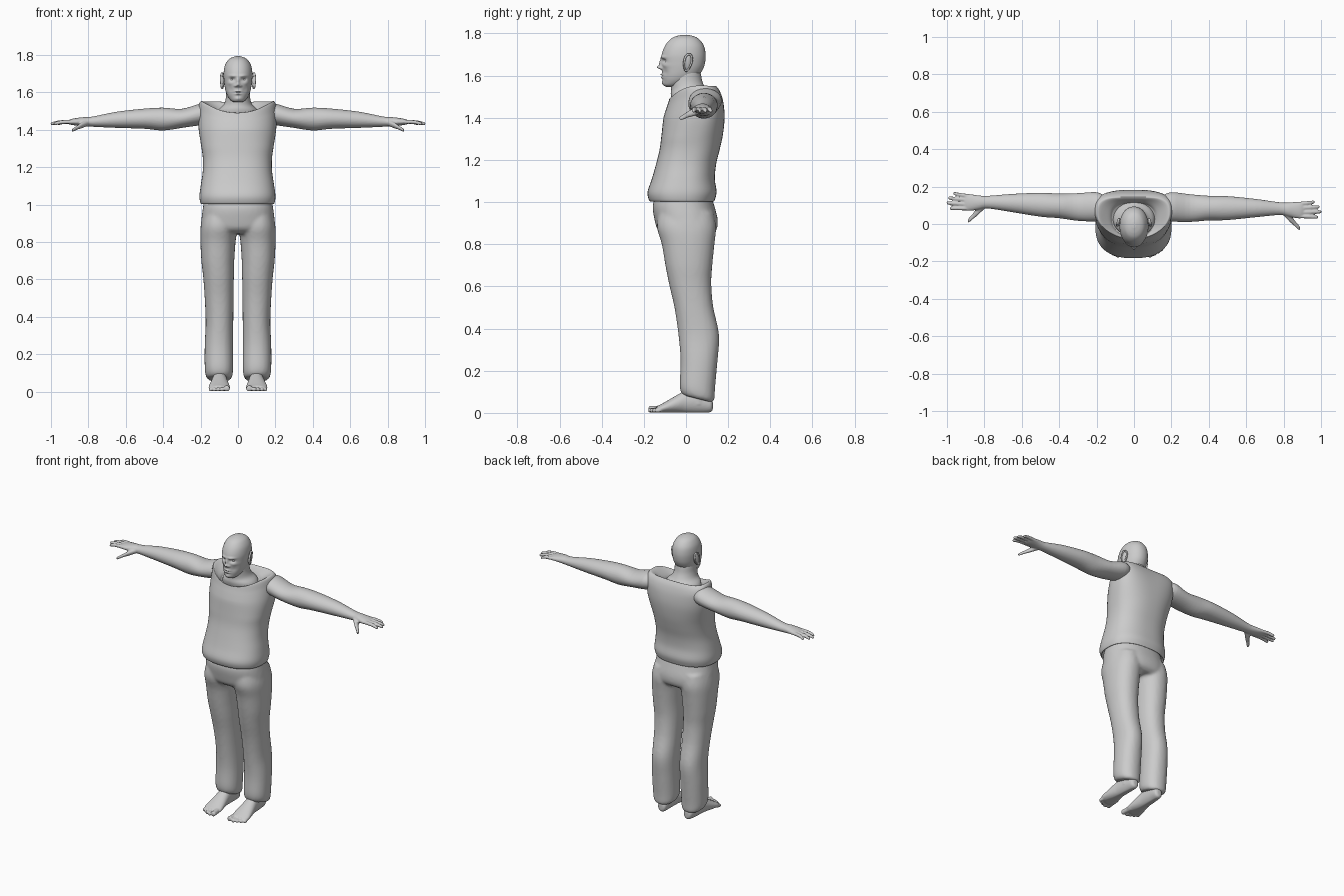
import bpy, bmesh, math
from mathutils import Vector, Matrix


def spline(keys, steps):
    """Catmull-Rom interpolation through tuples of numbers."""
    out, last = [], len(keys) - 1
    for i in range(last):
        p = [keys[max(0, min(last, i + d))] for d in (-1, 0, 1, 2)]
        for s in range(steps):
            u = s / steps
            out.append([0.5 * (2 * b + (c - a) * u + (2 * a - 5 * b + 4 * c - d) * u * u
                               + (3 * b - a - 3 * c + d) * u ** 3) for a, b, c, d in zip(*p)])
    out.append(list(keys[-1]))
    return out


def loft(bm, keys, axis='z', n=32, steps=4, power=2.0, warp=None):
    """Skin rings (t, centre a, centre b, radius a, radius b) along an axis."""
    rings = []
    for t, ca, cb, ra, rb in spline(keys, steps):
        ring = []
        for k in range(n):
            c, s = math.cos(2 * math.pi * k / n), math.sin(2 * math.pi * k / n)
            a = ca + ra * math.copysign(abs(c) ** (2 / power), c)
            b = cb + rb * math.copysign(abs(s) ** (2 / power), s)
            v = Vector({'z': (a, b, t), 'x': (t, a, b), 'y': (a, t, b)}[axis])
            ring.append(bm.verts.new(warp(v) if warp else v))
        rings.append(ring)
    for r0, r1 in zip(rings, rings[1:]):
        for k in range(n):
            j = (k + 1) % n
            bm.faces.new((r0[k], r0[j], r1[j], r1[k]))
    bm.faces.new(rings[0])
    bm.faces.new(rings[-1])


def finish(name, bm, voxel=0, relax=3):
    bmesh.ops.recalc_face_normals(bm, faces=bm.faces)
    for f in bm.faces:
        f.smooth = True
    me = bpy.data.meshes.new(name)
    bm.to_mesh(me)
    bm.free()
    ob = bpy.data.objects.new(name, me)
    bpy.context.collection.objects.link(ob)
    if voxel:
        m = ob.modifiers.new("fuse", 'REMESH')
        m.mode, m.voxel_size, m.use_smooth_shade = 'VOXEL', voxel, True
        m = ob.modifiers.new("relax", 'SMOOTH')
        m.factor, m.iterations = 0.5, relax
    return ob


def fb(z, front, back, hw, x=0.0):
    """Ring given by its front and back y and its half width."""
    return (z, x, (front + back) / 2, hw, (back - front) / 2)


def clamp(v):
    return max(0.0, min(1.0, v))


# Shirt: shoulders swept back and collar dipping at the front
def shirt_warp(v):
    w = clamp(abs(v.x) / 0.2)
    front = clamp(0.5 - (v.y - 0.03) / 0.2)
    y = v.y + 0.035 * w * w * clamp((v.z - 1.3) / 0.2)
    z = v.z
    if z > 1.4:
        z = 1.4 + (z - 1.4) * (1 - (0.05 + 0.37 * front) * (1 - w * w))
    return Vector((v.x - 0.003, y, z))


bm = bmesh.new()
loft(bm, [fb(*k) for k in (
    (1.025, -.160, .128, .183), (1.003, -.168, .132, .193), (1.015, -.178, .138, .200),
    (1.05, -.182, .145, .203), (1.11, -.162, .137, .195), (1.18, -.142, .143, .185),
    (1.25, -.125, .160, .185), (1.32, -.116, .175, .195), (1.40, -.107, .183, .207),
    (1.47, -.095, .178, .209), (1.52, -.085, .165, .208), (1.548, -.080, .150, .200),
    (1.555, -.078, .140, .182), (1.53, -.073, .120, .130), (1.51, -.070, .110, .115))],
    n=64, power=2.4, warp=shirt_warp)
finish("shirt", bm)

# Trousers: pelvis and two legs fused together
bm = bmesh.new()
loft(bm, [fb(*k) for k in ((1.03, -.145, .12, .18), (.98, -.158, .135, .188), (.92, -.15, .150, .196),
                           (.87, -.135, .146, .198), (.845, -.10, .12, .17))], n=48, power=2.3)
for side in (1, -1):
    def leg_warp(v, side=side):
        low = clamp((0.2 - v.z) / 0.12)
        return Vector((side * v.x, v.y, v.z - low * 0.25 * (v.y - 0.05)))
    loft(bm, [fb(*k) for k in (
        (.95, -.13, .13, .085, .100), (.88, -.138, .143, .098, .102), (.80, -.115, .135, .094, .107),
        (.70, -.098, .125, .088, .108), (.61, -.08, .12, .082, .104), (.50, -.055, .13, .077, .101),
        (.37, -.036, .157, .074, .099), (.25, -.026, .15, .076, .102), (.13, -.03, .138, .076, .102),
        (.085, -.026, .135, .071, .101), (.068, -.015, .125, .06, .1))], power=2.2, warp=leg_warp)
finish("trousers", bm, 0.01, 4)

# Bare feet with toes
for side, name in ((1, "left_foot"), (-1, "right_foot")):
    def foot_warp(v, side=side):
        return Vector((side * v.x, v.y, max(v.z, 0.002)))
    bm = bmesh.new()
    loft(bm, [(.127, .093, .035, .012, .018), (.115, .093, .038, .028, .035), (.06, .096, .055, .036, .056),
              (0, .098, .053, .040, .054), (-.03, .099, .046, .045, .046), (-.08, .1, .031, .054, .032),
              (-.115, .1, .021, .057, .022), (-.138, .097, .017, .047, .014)], 'y', warp=foot_warp)
    loft(bm, [(.04, .098, .055, .035, .04), (.2, .1, .06, .04, .045)], warp=foot_warp)
    for x, tip, r in ((.060, -.178, .017), (.086, -.179, .012), (.107, -.170, .0115),
                      (.127, -.159, .011), (.145, -.146, .011)):
        loft(bm, [(-.10, .1 + (x - .1) * .85, .02, r, r), (tip + .02, x, r + .001, r * .9, r * .9),
                  (tip + .006, x, r, r, r * .95), (tip, x, r - .001, r * .5, r * .5)],
             'y', n=12, warp=foot_warp)
    finish(name, bm, 0.0045, 2)

# Arms with hands, each fused into one skin
for side, sweep, name in ((1, 0.0, "left_arm"), (-1, 0.048, "right_arm")):
    def arm_warp(v, side=side, sweep=sweep):
        return Vector((side * v.x, v.y + sweep * (v.x - 0.2) / 0.8, v.z))
    bm = bmesh.new()
    loft(bm, [(.15, .09, 1.485, .06, .045), (.20, .092, 1.482, .078, .057), (.30, .085, 1.461, .074, .051),
              (.40, .085, 1.457, .066, .061), (.50, .085, 1.459, .064, .054), (.65, .085, 1.453, .049, .043),
              (.78, .082, 1.443, .034, .027), (.83, .077, 1.443, .038, .024), (.885, .074, 1.442, .045, .017),
              (.908, .075, 1.441, .036, .010)], 'x', warp=arm_warp)
    # fingers: base y, tip y, tip x
    for y0, y1, tip in ((.107, .117, .966), (.085, .092, .993), (.063, .065, 1.002), (.042, .037, .985)):
        mid = (.89 + tip) / 2
        loft(bm, [(.86, y0, 1.442, .011, .011), (mid, (y0 + y1) / 2, 1.441, .0105, .0105),
                  (tip - .008, y1, 1.433, .009, .009), (tip, y1, 1.432, .005, .005)],
             'x', n=12, warp=arm_warp)
    # thumb
    loft(bm, [(.80, .065, 1.438, .02, .016), (.835, .032, 1.424, .023, .016), (.86, .003, 1.411, .016, .011),
              (.882, -.02, 1.399, .013, .010), (.888, -.027, 1.396, .006, .005)], 'x', n=16, warp=arm_warp)
    finish(name, bm, 0.005, 2)

# Neck
bm = bmesh.new()
loft(bm, [fb(*k) for k in ((1.46, -.06, .13, .12), (1.505, -.072, .118, .105), (1.535, -.07, .095, .076),
                           (1.57, -.072, .078, .065), (1.61, -.07, .07, .063), (1.65, -.06, .06, .06))], n=40)
finish("neck", bm)

# Head: facial relief as soft bumps (x, z, width, height, depth), mirrored when x > 0
BUMPS = ((0, 1.660, .008, .018, .011), (0, 1.639, .011, .009, .021), (.014, 1.634, .007, .006, .009),
         (.031, 1.669, .014, .009, -.013), (.028, 1.688, .020, .006, .008), (0, 1.605, .017, .004, .008),
         (0, 1.591, .015, .005, .008), (0, 1.5985, .020, .002, -.003), (0, 1.566, .018, .010, .006),
         (.045, 1.648, .014, .010, .004), (.038, 1.615, .014, .016, -.004))


def face_warp(v):
    if v.y > -0.02:
        return v
    push = 0
    for x, z, sx, sz, d in BUMPS:
        for cx in ((x, -x) if x else (0,)):
            push += d * math.exp(-((v.x - cx) / sx) ** 2 - ((v.z - z) / sz) ** 2)
    return Vector((v.x, v.y - push, v.z))


bm = bmesh.new()
loft(bm, [fb(*k) for k in (
    (1.547, -.095, -.035, .018), (1.555, -.106, -.015, .036), (1.575, -.110, .030, .053),
    (1.60, -.113, .060, .064), (1.63, -.114, .080, .071), (1.66, -.116, .090, .075),
    (1.70, -.115, .093, .077), (1.74, -.100, .085, .071), (1.77, -.077, .065, .055),
    (1.785, -.052, .042, .036), (1.793, -.022, .012, .012))], n=120, steps=9, power=2.1, warp=face_warp)
finish("head", bm)

# Eyes and ears
for side, name in ((1, "left"), (-1, "right")):
    bm = bmesh.new()
    bmesh.ops.create_uvsphere(bm, u_segments=20, v_segments=12, radius=.0125,
                              matrix=Matrix.Translation((side * .031, -.086, 1.669)))
    finish(name + "_eye", bm)
    bm = bmesh.new()
    base = Matrix.Translation((side * .081, .007, 1.662)) @ Matrix.Rotation(-.2, 4, 'X') \
        @ Matrix.Rotation(side * .3, 4, 'Z')
    bmesh.ops.create_uvsphere(bm, u_segments=24, v_segments=16, radius=1,
                              matrix=base @ Matrix.Diagonal((.008, .019, .038, 1)))
    n, m = 28, 10
    rim = [[bm.verts.new(base @ Vector((side * .004 + .006 * math.sin(b),
                                        (.018 + .005 * math.cos(b)) * math.cos(a) * (1 + .2 * math.sin(a)),
                                        (.040 + .005 * math.cos(b)) * math.sin(a))))
            for b in (2 * math.pi * j / m for j in range(m))] for a in (2 * math.pi * i / n for i in range(n))]
    for i in range(n):
        for j in range(m):
            i2, j2 = (i + 1) % n, (j + 1) % m
            bm.faces.new((rim[i][j], rim[i2][j], rim[i2][j2], rim[i][j2]))
    finish(name + "_ear", bm)
